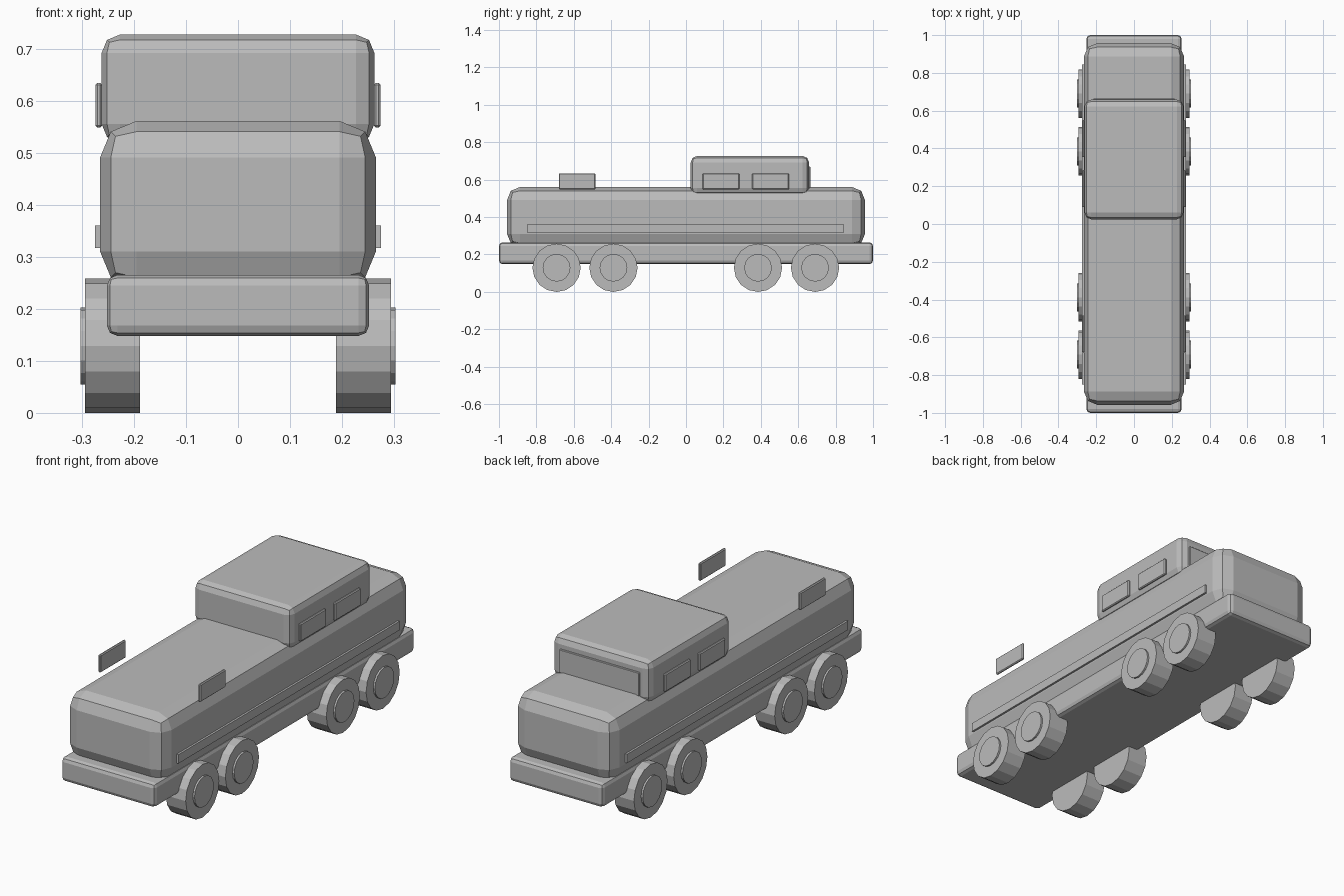
import bpy
import math

if "Cube" in bpy.data.objects:
    bpy.data.objects.remove(bpy.data.objects["Cube"], do_unlink=True)

# One plain grey for the whole vehicle
grey = bpy.data.materials.new("plain_grey")
grey.use_nodes = True
color = (0.5, 0.5, 0.5, 1)
grey.diffuse_color = color
grey.node_tree.nodes["Principled BSDF"].inputs["Base Color"].default_value = color


def box(name, low, high, bevel=0, segments=2):
    """Axis-aligned box between two corners, with optional rounded edges."""
    center = [(a + b) / 2 for a, b in zip(low, high)]
    bpy.ops.mesh.primitive_cube_add(size=1, location=center)
    ob = bpy.context.object
    ob.name = name
    ob.scale = [b - a for a, b in zip(low, high)]
    bpy.ops.object.transform_apply(location=False, rotation=False, scale=True)
    ob.data.materials.append(grey)
    if bevel:
        mod = ob.modifiers.new("rounded_edges", "BEVEL")
        mod.width = bevel
        mod.segments = segments
        mod.limit_method = "NONE"
    return ob


def disc(name, radius, x_in, x_out, y, z, sides=16):
    """Cylinder lying along x."""
    bpy.ops.mesh.primitive_cylinder_add(
        vertices=sides, radius=radius, depth=abs(x_out - x_in),
        location=((x_in + x_out) / 2, y, z), rotation=(0, math.pi / 2, 0))
    ob = bpy.context.object
    ob.name = name
    ob.data.materials.append(grey)
    return ob


def side_plate(name, side, x_in, x_out, y_low, y_high, z_low, z_high, bevel=0):
    xs = sorted((side * x_in, side * x_out))
    return box(name, (xs[0], y_low, z_low), (xs[1], y_high, z_high), bevel, 1)


# Chassis, hull and cab
box("chassis", (-0.252, -1, 0.148), (0.252, 1, 0.265), 0.02)
box("hull", (-0.265, -0.957, 0.24), (0.265, 0.957, 0.561), 0.07)
box("cab", (-0.262, 0.025, 0.52), (0.262, 0.658, 0.727), 0.035)
box("rear_window", (-0.215, 0.65, 0.555), (0.215, 0.665, 0.67), 0.003, 1)

wheel_rows = (-0.692, -0.388, 0.385, 0.69)
window_rows = {"floating_panel": -0.582, "front_window": 0.187, "back_window": 0.452}
wheel_radius = 0.129

for side, label in ((1, "left"), (-1, "right")):
    # Side windows and the loose panels
    for name, y in window_rows.items():
        side_plate(f"{label}_{name}", side, 0.261, 0.274,
                   y - 0.098, y + 0.098, 0.548, 0.634, 0.004)

    # Long trim strip
    side_plate(f"{label}_trim_strip", side, 0.255, 0.275, -0.85, 0.845, 0.317, 0.36)

    # Wheels with raised hubs
    for i, y in enumerate(wheel_rows, 1):
        disc(f"{label}_wheel_{i}", wheel_radius, side * 0.188, side * 0.294, y, wheel_radius)
        disc(f"{label}_hub_{i}", 0.074, side * 0.28, side * 0.303, y, wheel_radius)
